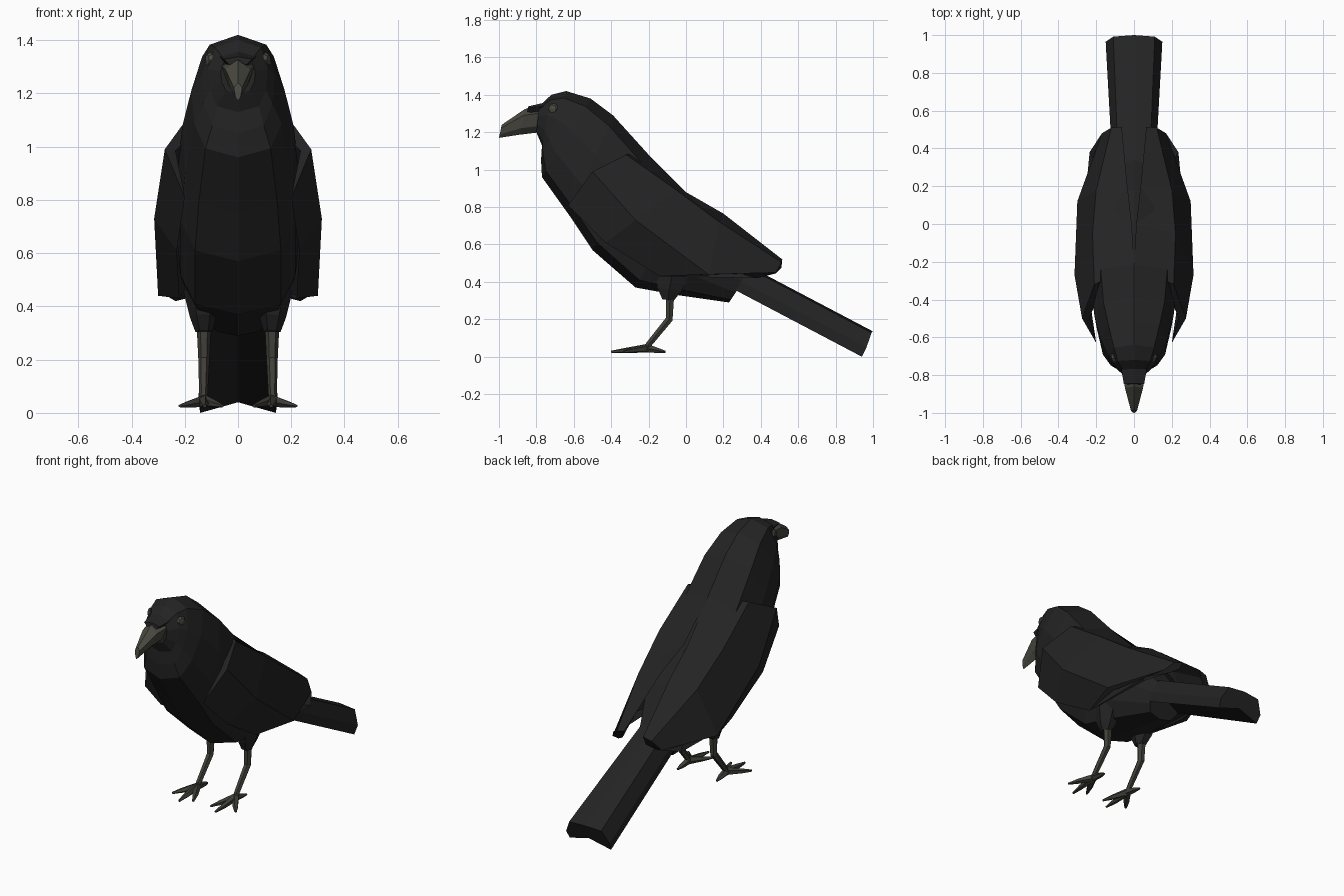
import bpy, bmesh, math
from mathutils import Vector, Matrix

if "Cube" in bpy.data.objects:
    bpy.data.objects.remove(bpy.data.objects["Cube"])


def material(name, rgb):
    m = bpy.data.materials.new(name)
    m.diffuse_color = (*rgb, 1)
    m.use_nodes = True
    m.node_tree.nodes["Principled BSDF"].inputs["Base Color"].default_value = m.diffuse_color
    return m


BLACK = material("black feathers", (0.017, 0.017, 0.017))
GREY = material("grey horn", (0.066, 0.065, 0.052))
LEG = material("dark grey skin", (0.05, 0.049, 0.04))


def finish(bm, name, mat, mirror=False):
    bmesh.ops.recalc_face_normals(bm, faces=bm.faces)
    me = bpy.data.meshes.new(name)
    bm.to_mesh(me)
    bm.free()
    me.materials.append(mat)
    ob = bpy.data.objects.new(name, me)
    bpy.context.collection.objects.link(ob)
    if mirror:
        mod = ob.modifiers.new("mirror", 'MIRROR')
        mod.use_mirror_merge = False
    return ob


def add_loft(bm, rings):
    """Skin closed rings of points and cap both ends."""
    vs = [[bm.verts.new(p) for p in r] for r in rings]
    n = len(vs[0])
    for a, b in zip(vs, vs[1:]):
        for i in range(n):
            j = (i + 1) % n
            bm.faces.new((a[i], a[j], b[j], b[i]))
    bm.faces.new(vs[0])
    bm.faces.new(vs[-1])


def loft(name, rings, mat, mirror=False):
    bm = bmesh.new()
    add_loft(bm, rings)
    return finish(bm, name, mat, mirror)


def section(top, bottom, width, profile):
    """Symmetric ring between a top and bottom (y, z); profile holds (x, t)."""
    def pt(x, t):
        return (x * width, top[0] + (bottom[0] - top[0]) * t,
                top[1] + (bottom[1] - top[1]) * t)
    right = [pt(x, t) for x, t in profile]
    left = [pt(-x, t) for x, t in reversed(profile) if x > 0]
    return right + left


def limb(bm, path, sides=6):
    """Tube through (point, rx, ry) stations, rings follow the path."""
    rings = []
    for i, (p, rx, ry) in enumerate(path):
        d = (Vector(path[min(i + 1, len(path) - 1)][0])
             - Vector(path[max(i - 1, 0)][0])).normalized()
        side = d.cross(Vector((0, 0, 1)) if abs(d.z) < 0.6 else Vector((0, 1, 0))).normalized()
        up = side.cross(d)
        rings.append([Vector(p) + side * rx * math.cos(a) + up * ry * math.sin(a)
                      for a in [math.tau * k / sides for k in range(sides)]])
    add_loft(bm, rings)


# Body and head: one loft from face to vent
BODY = [(0, 0), (.77, .1), (1, .4), (.94, .7), (.7, .92), (0, 1)]
stations = [((-.785, 1.34), (-.80, 1.20), .065),
            ((-.72, 1.40), (-.77, 1.13), .112),
            ((-.64, 1.42), (-.775, 1.05), .138),
            ((-.51, 1.38), (-.77, .96), .175),
            ((-.39, 1.29), (-.62, .75), .21),
            ((-.20, 1.08), (-.50, .57), .23),
            ((0, .86), (-.27, .37), .23),
            ((.18, .70), (-.05, .33), .20),
            ((.35, .47), (.23, .29), .11)]
loft("body", [section(t, b, w, BODY) for t, b, w in stations], BLACK)

# Beak, with the dark bristles over its base
BEAK = [(0, 0), (1, .25), (.62, .75), (0, 1)]
loft("beak", [section((-.76, 1.34), (-.78, 1.20), .064, BEAK),
              section((-.86, 1.325), (-.89, 1.187), .048, BEAK),
              section((-.985, 1.24), (-1.0, 1.17), .016, BEAK)], GREY)
loft("beak_bristles", [section((-.75, 1.36), (-.76, 1.28), .07, BEAK),
                       section((-.845, 1.338), (-.85, 1.30), .054, BEAK)], BLACK)

# Wings: top ridge, upper fold, outer crease, lower edge at each station
WING = [[(0, -.22, 1.10), (.21, -.32, 1.08), (.275, -.50, .99), (.20, -.63, .81)],
        [(.012, 0, .88), (.22, -.05, .89), (.315, -.27, .73), (.23, -.43, .61)],
        [(.035, .20, .765), (.20, .18, .72), (.30, .12, .44), (.22, -.14, .43)],
        [(.065, .515, .52), (.12, .51, .505), (.17, .48, .45), (.235, .38, .42)]]


def wing_ring(p):
    inner = [(x - .04, y, z - .03) for x, y, z in (p[2], p[1])]
    inner[0] = (inner[0][0], inner[0][1], p[2][2] - .005)
    return p + inner


loft("wing", [wing_ring(p) for p in WING], BLACK, mirror=True)

# Tail: arched bar sloping down to the ground
END = [(0, 1.0, .135), (.11, .992, .128), (.15, .965, .05), (.142, .94, 0), (0, .955, .04)]
END += [(-x, y, z) for x, y, z in reversed(END) if x > 0]
START = [(x * .72, y - .76, z + .40) for x, y, z in END]
loft("tail", [START, END], BLACK)

# Thighs: short feathered stubs
bm = bmesh.new()
limb(bm, [((.135, -.07, .46), .07, .11), ((.13, -.09, .36), .05, .075),
          ((.128, -.095, .305), .032, .036)])
finish(bm, "thigh", BLACK, mirror=True)

# Legs
bm = bmesh.new()
limb(bm, [((.128, -.085, .34), .028, .026), ((.128, -.09, .20), .021, .022),
          ((.13, -.20, .065), .016, .018), ((.13, -.21, .035), .02, .018)])
finish(bm, "leg", LEG, mirror=True)

# Feet: three toes forward, one back
bm = bmesh.new()
for tip in [(.06, -.355), (.125, -.40), (.218, -.335), (.135, -.11)]:
    hub = Vector((.13, -.21, .045))
    end = Vector((*tip, .026))
    limb(bm, [(hub, .02, .024), (hub.lerp(end, .6), .018, .014), (end, .007, .006)], 5)
finish(bm, "foot", LEG, mirror=True)

# Eyes: small flattened beads
bm = bmesh.new()
bmesh.ops.create_uvsphere(bm, u_segments=8, v_segments=4, radius=.03,
                          matrix=Matrix.Translation((.104, -.71, 1.325))
                          @ Matrix.Rotation(math.radians(-20), 4, 'Z')
                          @ Matrix.Diagonal((.6, 1, 1, 1))
                          @ Matrix.Rotation(math.radians(90), 4, 'Y'))
finish(bm, "eye", GREY, mirror=True)
